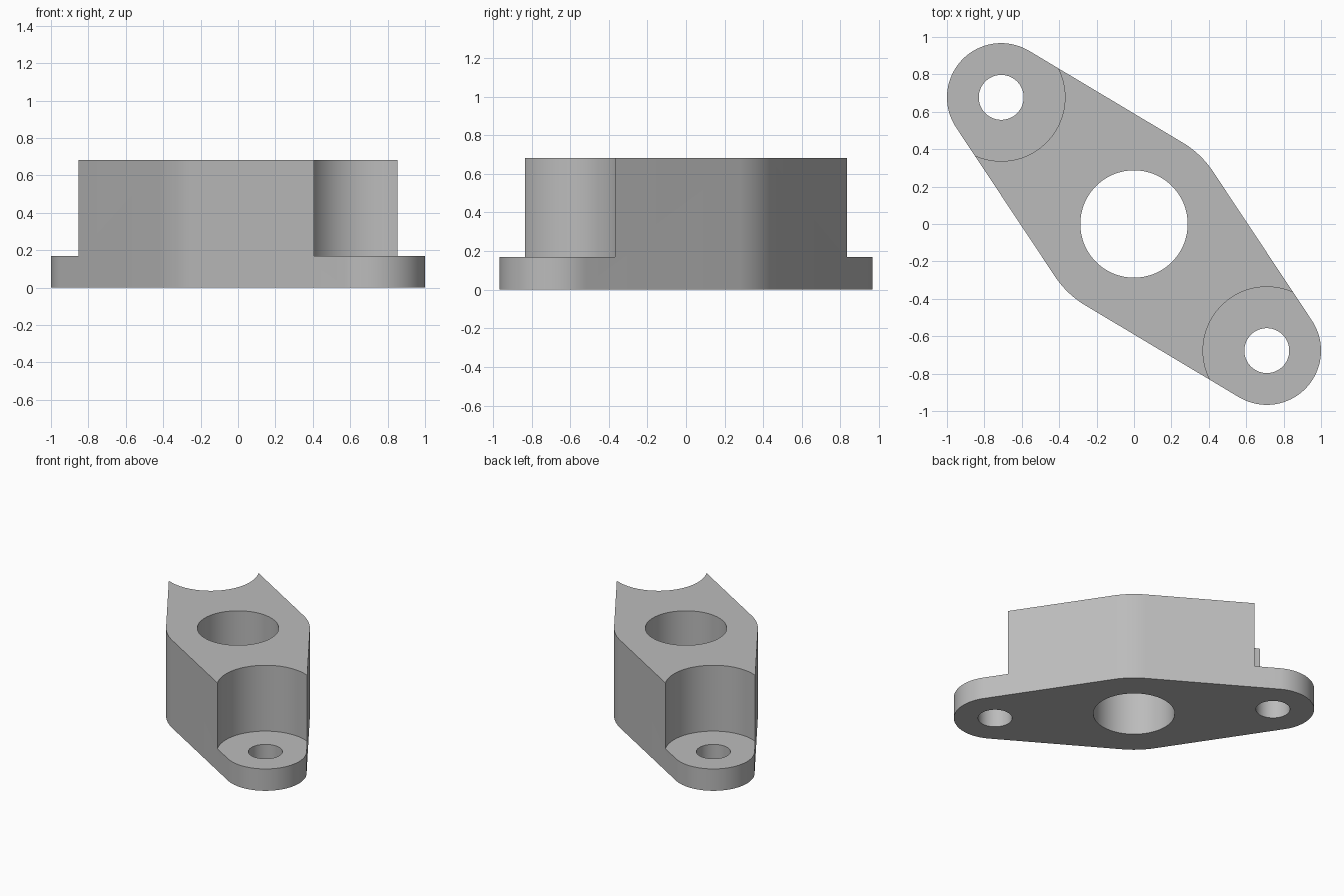
import bpy, bmesh, math
from mathutils import Vector

if "Cube" in bpy.data.objects:
    bpy.data.objects.remove(bpy.data.objects["Cube"])

EAR = Vector((0.71, -0.677))          # bolt ear centre, mirrored through the origin
EAR_R, BODY_R = 0.29, 0.507
HEIGHT, FLANGE = 0.682, 0.17

metal = bpy.data.materials.new("grey metal")
metal.diffuse_color = (0.5, 0.5, 0.5, 1)
metal.use_nodes = True
metal.node_tree.nodes["Principled BSDF"].inputs["Base Color"].default_value = metal.diffuse_color


def prism(name, points, z0, z1):
    """Extrude a flat outline from z0 to z1."""
    bm = bmesh.new()
    base = bm.faces.new([bm.verts.new((p[0], p[1], z0)) for p in points])
    top = bmesh.ops.extrude_face_region(bm, geom=[base])["geom"]
    bmesh.ops.translate(bm, vec=(0, 0, z1 - z0),
                        verts=[v for v in top if isinstance(v, bmesh.types.BMVert)])
    bmesh.ops.recalc_face_normals(bm, faces=bm.faces)
    mesh = bpy.data.meshes.new(name)
    bm.to_mesh(mesh)
    bm.free()
    obj = bpy.data.objects.new(name, mesh)
    bpy.context.collection.objects.link(obj)
    mesh.materials.append(metal)
    return obj


def arc(centre, radius, a0, a1, steps):
    return [(centre[0] + radius * math.cos(a0 + (a1 - a0) * i / steps),
             centre[1] + radius * math.sin(a0 + (a1 - a0) * i / steps))
            for i in range(steps + 1)]


def cylinder(name, centre, radius, z0, z1):
    return prism(name, arc(centre, radius, 0, math.tau, 96)[:-1], z0, z1)


# Body outline: arcs joined by tangent lines around the centre and both ears
axis = math.atan2(EAR.y, EAR.x)
tilt = math.asin((BODY_R - EAR_R) / EAR.length)
half = math.pi / 2 - tilt
outline = []
for side, turn in ((1, 0), (-1, math.pi)):
    a = axis + turn
    outline += arc(EAR * side, EAR_R, a - half, a + half, 40)
    outline += arc((0, 0), BODY_R, a + half, a + math.pi - half, 12)
flange_body = prism("flange_body", outline, 0, HEIGHT)

# Centre bore, bolt holes and bolt head clearances
cutters = [cylinder("bore_cutter", (0, 0), 0.287, -0.2, 1)]
for side in (1, -1):
    cutters.append(cylinder("clearance_cutter", EAR * side, 0.341, FLANGE, 1))
    cutters.append(cylinder("bolt_hole_cutter", EAR * side, 0.12, -0.2, 0.9))

bpy.context.view_layer.objects.active = flange_body
for cutter in cutters:
    mod = flange_body.modifiers.new("cut", "BOOLEAN")
    mod.operation, mod.solver, mod.object = "DIFFERENCE", "EXACT", cutter
    bpy.ops.object.modifier_apply(modifier=mod.name)
    bpy.data.objects.remove(cutter)

# Smooth walls with crisp rims
bpy.ops.object.select_all(action="DESELECT")
flange_body.select_set(True)
bpy.ops.object.shade_smooth_by_angle(angle=math.radians(30))
